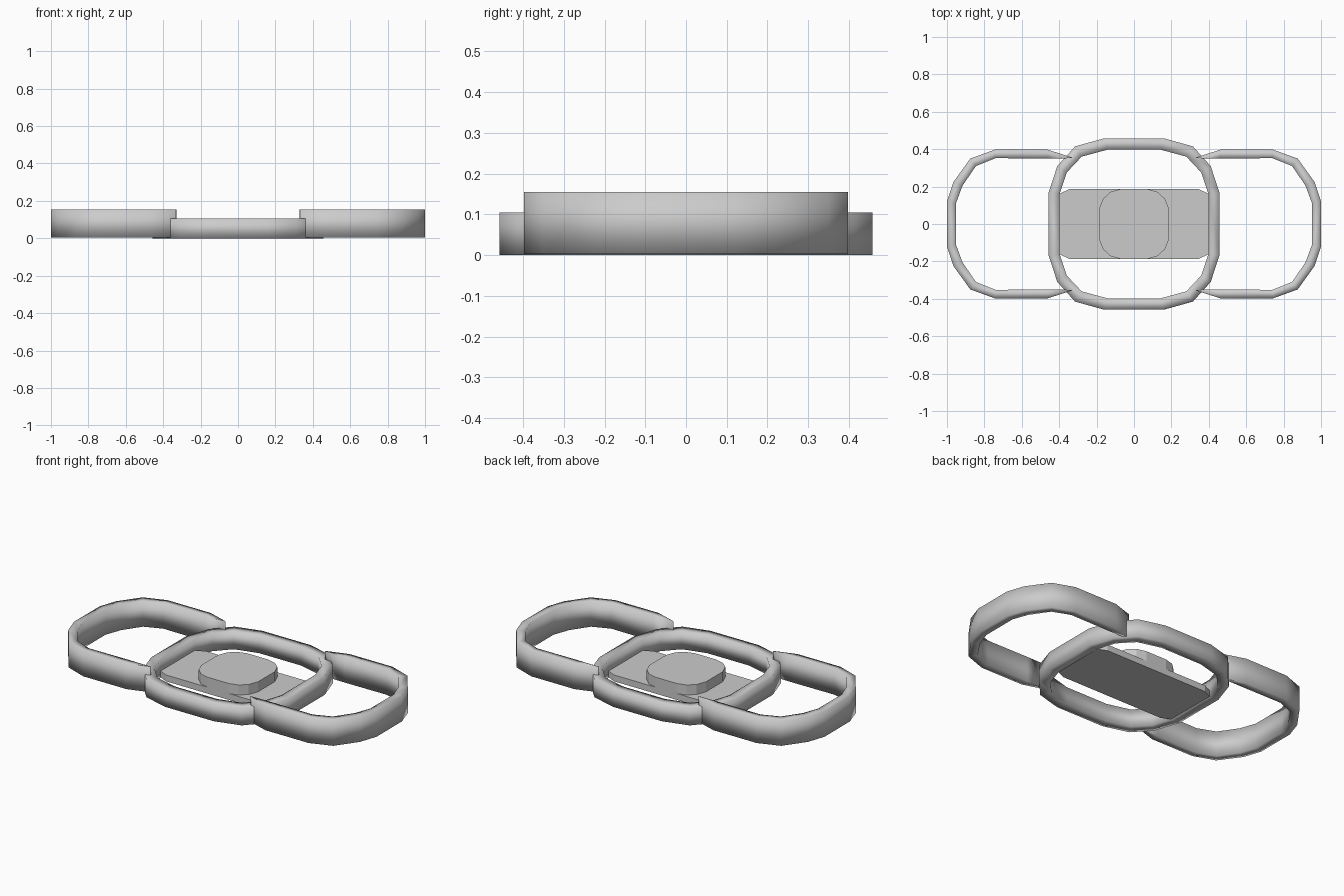
import bpy, bmesh

if "Cube" in bpy.data.objects:
    bpy.data.objects.remove(bpy.data.objects["Cube"])


def make_object(name, bm, smooth):
    bmesh.ops.recalc_face_normals(bm, faces=bm.faces)
    mesh = bpy.data.meshes.new(name)
    bm.to_mesh(mesh)
    bm.free()
    for p in mesh.polygons:
        p.use_smooth = smooth
    obj = bpy.data.objects.new(name, mesh)
    bpy.context.collection.objects.link(obj)
    return obj


def mirror_quadrant(pts):
    """Quarter outline (from +x to +y) to a full closed outline."""
    top = pts + [(-x, y) for x, y in reversed(pts)]
    return top + [(-x, -y) for x, y in top]


def band(name, outer, inner, z0, z1, closed):
    """Rectangular-section band between two matching outlines."""
    bm = bmesh.new()
    rows = []
    for (ox, oy), (ix, iy) in zip(outer, inner):
        rows.append([bm.verts.new(c) for c in
                     ((ox, oy, z0), (ox, oy, z1), (ix, iy, z1), (ix, iy, z0))])
    n = len(rows)
    for i in range(n if closed else n - 1):
        a, b = rows[i], rows[(i + 1) % n]
        for k in range(4):
            m = (k + 1) % 4
            bm.faces.new((a[k], b[k], b[m], a[m]))
    if not closed:
        bm.faces.new(rows[0])
        bm.faces.new(rows[-1])
    return make_object(name, bm, True)


def slab(name, outline, z0, z1):
    bm = bmesh.new()
    low = [bm.verts.new((x, y, z0)) for x, y in outline]
    high = [bm.verts.new((x, y, z1)) for x, y in outline]
    bm.faces.new(low)
    bm.faces.new(high)
    n = len(low)
    for i in range(n):
        j = (i + 1) % n
        bm.faces.new((low[i], low[j], high[j], high[i]))
    return make_object(name, bm, False)


# Central ring
ring_out = mirror_quadrant([(0.458, 0.165), (0.41, 0.31), (0.315, 0.415), (0.16, 0.458)])
ring_in = mirror_quadrant([(0.398, 0.16), (0.36, 0.275), (0.28, 0.36), (0.14, 0.398)])
band("central_ring", ring_out, ring_in, 0.0, 0.105, True)

# Open side loops, tapering to points where they meet the central ring
loop_out = [(0.335, 0.357), (0.46, 0.397), (0.745, 0.397), (0.875, 0.35), (0.965, 0.225), (1.0, 0.12)]
loop_in = [(0.33, 0.352), (0.46, 0.35), (0.74, 0.352), (0.845, 0.31), (0.917, 0.205), (0.952, 0.11)]
for side, sx in (("right", 1), ("left", -1)):
    o, i = ([(sx * x, y) for x, y in pts] + [(sx * x, -y) for x, y in reversed(pts)]
            for pts in (loop_out, loop_in))
    band(side + "_loop", o, i, 0.003, 0.155, False)

# Cross plate with slightly clipped corners
slab("cross_plate", mirror_quadrant([(0.43, 0.13), (0.402, 0.16), (0.345, 0.187)]), 0.0, 0.038)

# Raised centre pad
slab("centre_pad", mirror_quadrant([(0.187, 0.08), (0.165, 0.135), (0.125, 0.172), (0.07, 0.187)]), 0.03, 0.098)
